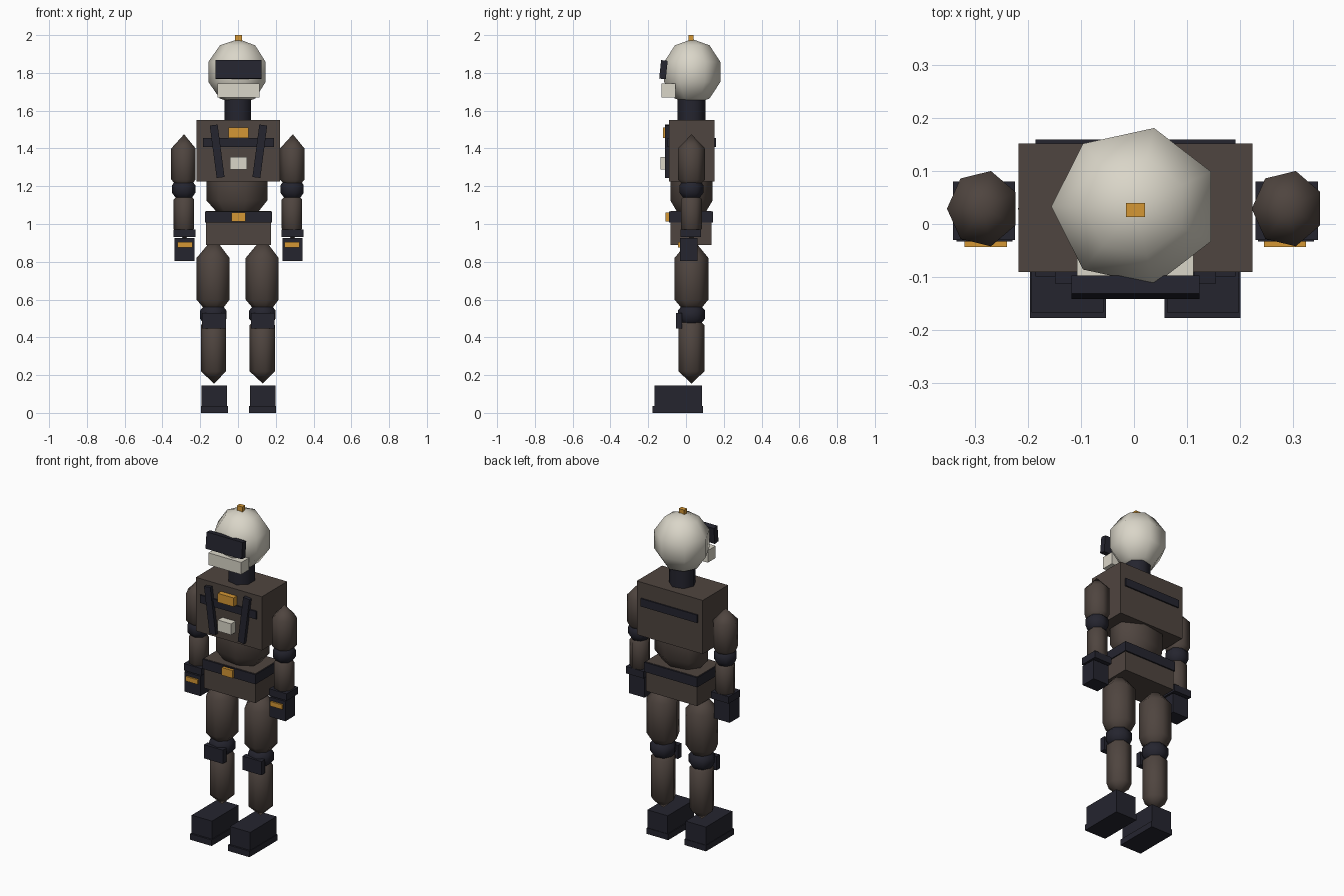
import bpy, bmesh, math
from mathutils import Matrix, Vector

if "Cube" in bpy.data.objects:
    bpy.data.objects.remove(bpy.data.objects["Cube"])

CX, CY = 0.0025, 0.029   # body axis
SIDES = 7


def material(name, rgb):
    m = bpy.data.materials.new(name)
    m.diffuse_color = (*rgb, 1.0)
    m.use_nodes = True
    m.node_tree.nodes["Principled BSDF"].inputs["Base Color"].default_value = m.diffuse_color
    return m


BROWN = material("brown cloth", (0.078, 0.059, 0.050))
DARK = material("dark navy", (0.018, 0.018, 0.028))
WHITE = material("off white", (0.70, 0.67, 0.58))
ORANGE = material("orange", (0.66, 0.31, 0.035))


def finish(bm, name, mat, smooth=False):
    bmesh.ops.recalc_face_normals(bm, faces=bm.faces)
    for f in bm.faces:
        f.smooth = smooth
    me = bpy.data.meshes.new(name)
    bm.to_mesh(me)
    bm.free()
    me.materials.append(mat)
    ob = bpy.data.objects.new(name, me)
    bpy.context.collection.objects.link(ob)
    return ob


def box(name, mat, x, y, z, rot=None):
    """Box from (min, max) ranges; x is measured from the body axis."""
    lo, hi = Vector((x[0] + CX, y[0], z[0])), Vector((x[1] + CX, y[1], z[1]))
    bm = bmesh.new()
    bmesh.ops.create_cube(bm, size=1.0)
    m = Matrix.Translation((lo + hi) / 2)
    if rot:
        m = m @ Matrix.Rotation(math.radians(rot[0]), 4, rot[1])
    bmesh.ops.transform(bm, matrix=m @ Matrix.Diagonal((*(hi - lo), 1)), verts=bm.verts)
    return finish(bm, name, mat)


def lathe(name, mat, profile, x=0.0, rx=1.0, ry=None, y=CY):
    """Seven-sided solid from (radius, z) points; radius 0 makes a pole."""
    ry = ry or rx
    bm = bmesh.new()
    rings = []
    for r, z in profile:
        n = SIDES if r > 0 else 1
        rings.append([bm.verts.new((CX + x - r * rx * math.cos(math.tau * i / SIDES),
                                    y + r * ry * math.sin(math.tau * i / SIDES), z))
                      for i in range(n)])
    for a, b in zip(rings, rings[1:]):
        for i in range(SIDES):
            j = (i + 1) % SIDES
            quad = [a[i % len(a)], a[j % len(a)], b[j % len(b)], b[i % len(b)]]
            bm.faces.new(list(dict.fromkeys(quad)))
    for ring in (rings[0], rings[-1]):
        if len(ring) > 1:
            bm.faces.new(ring)
    return finish(bm, name, mat, True)


def ball(name, mat, z, rz, **kw):
    prof = [(math.sin(math.pi * k / 5) if 0 < k < 5 else 0, z - rz * math.cos(math.pi * k / 5))
            for k in range(6)]
    return lathe(name, mat, prof, **kw)


def limb(name, mat, z0, z1, cap, **kw):
    """Straight tube with pointed ends."""
    return lathe(name, mat, [(0, z0 - cap), (1, z0), (1, z1), (0, z1 + cap)], **kw)


# Head, face gear and neck
ball("head", WHITE, 1.805, 0.174, rx=0.167, ry=0.160, y=0.033)
box("head_knob", ORANGE, (-0.018, 0.018), (0.013, 0.04), (1.965, 2.0))
box("visor", DARK, (-0.121, 0.121), (-0.137, -0.102), (1.768, 1.866), (-6, 'X'))
box("jaw_guard", WHITE, (-0.11, 0.11), (-0.13, -0.055), (1.67, 1.743))
neck = lathe("neck", DARK, [(1, 1.53), (1, 1.67)], rx=0.075)
bpy.context.view_layer.objects.active = neck
neck.select_set(True)
bpy.ops.object.shade_smooth_by_angle(angle=math.radians(60))

# Torso
box("chest", BROWN, (-0.221, 0.221), (-0.091, 0.152), (1.225, 1.55))
limb("abdomen", BROWN, 1.125, 1.30, 0.19, rx=0.17, ry=0.115)
box("pelvis", BROWN, (-0.172, 0.172), (-0.083, 0.135), (0.89, 1.068))
box("belt", DARK, (-0.178, 0.178), (-0.091, 0.143), (1.008, 1.066))
box("buckle", ORANGE, (-0.036, 0.036), (-0.108, -0.085), (1.013, 1.06))

# Chest harness and plates
box("chest_strap", DARK, (-0.189, 0.189), (-0.099, 0.16), (1.407, 1.455))
box("chest_badge", ORANGE, (-0.053, 0.053), (-0.122, -0.085), (1.456, 1.51))
box("chest_panel", WHITE, (-0.045, 0.045), (-0.134, -0.085), (1.288, 1.355))

for side, s in (("left", -1), ("right", 1)):
    def span(c, h):
        return (s * c - h, s * c + h)

    box(side + "_shoulder_strap", DARK, span(0.113, 0.021), (-0.112, -0.085),
        (1.245, 1.525), (s * 7.5, 'Y'))

    # Arm
    limb(side + "_upper_arm", BROWN, 1.235, 1.40, 0.075, x=s * 0.288, rx=0.068, ry=0.073)
    ball(side + "_elbow", DARK, 1.185, 0.065, x=s * 0.287, rx=0.068)
    limb(side + "_forearm", BROWN, 0.975, 1.13, 0.06, x=s * 0.286, rx=0.057)
    box(side + "_cuff", DARK, span(0.286, 0.059), (-0.03, 0.08), (0.93, 0.972))
    box(side + "_hand", DARK, span(0.285, 0.053), (-0.033, 0.061), (0.805, 0.925))
    box(side + "_hand_plate", ORANGE, span(0.283, 0.04), (-0.043, -0.03), (0.876, 0.904))

    # Leg
    limb(side + "_thigh", BROWN, 0.60, 0.82, 0.11, x=s * 0.130, rx=0.092)
    ball(side + "_knee", DARK, 0.52, 0.068, x=s * 0.130, rx=0.078)
    box(side + "_knee_pad", DARK, span(0.129, 0.063), (-0.054, -0.02), (0.447, 0.53))
    limb(side + "_shin", BROWN, 0.22, 0.465, 0.065, x=s * 0.129, rx=0.070)
    box(side + "_boot", DARK, span(0.128, 0.068), (-0.167, 0.086), (0.03, 0.145))
    box(side + "_sole", DARK, span(0.127, 0.072), (-0.178, 0.089), (0.0, 0.036))
